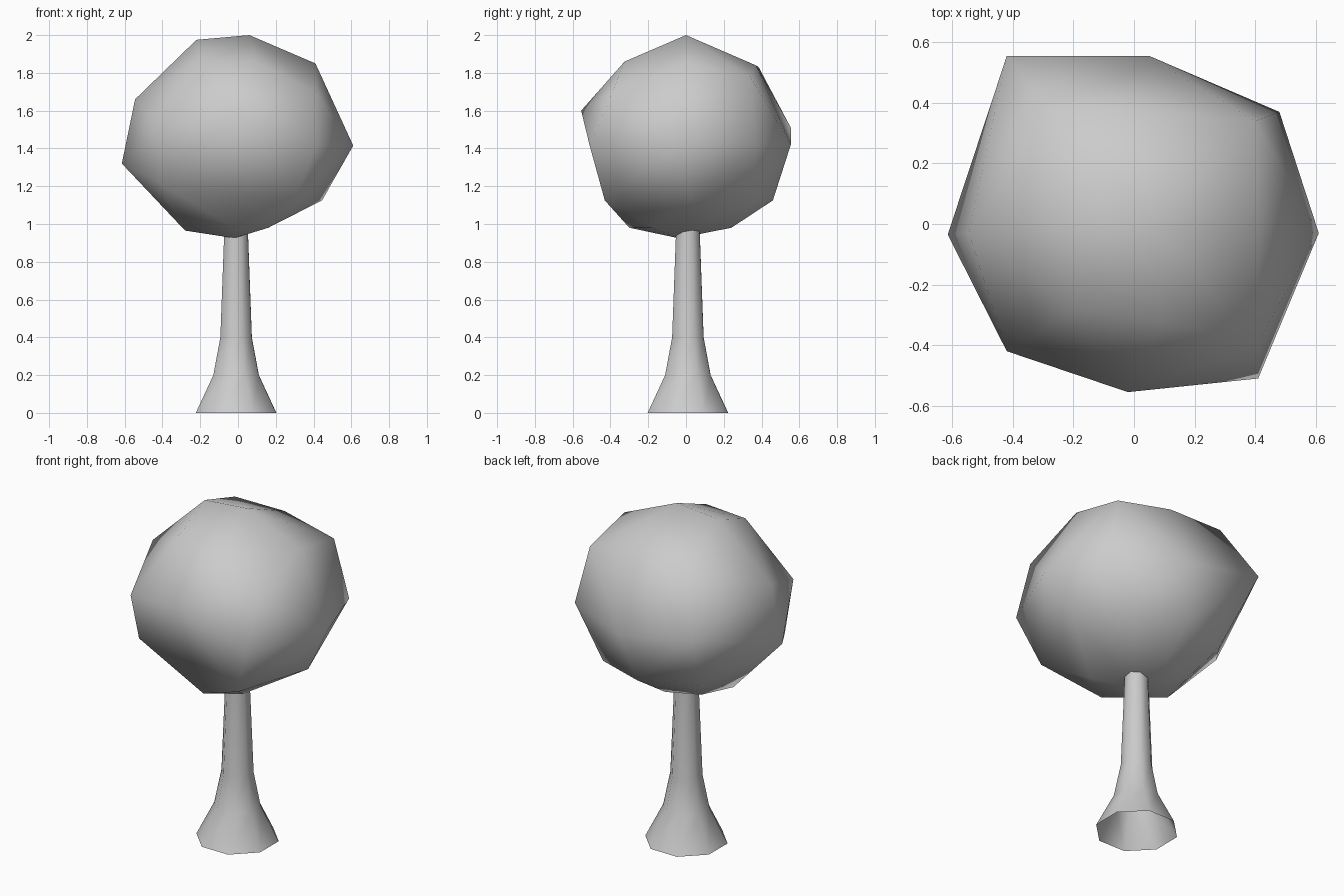
import bpy, bmesh
from math import cos, sin, radians

cube = bpy.data.objects.get("Cube")
if cube:
    bpy.data.objects.remove(cube, do_unlink=True)

grey = bpy.data.materials.new("plain grey")
grey.use_nodes = True
colour = (0.6, 0.6, 0.6, 1)
grey.diffuse_color = colour
grey.node_tree.nodes["Principled BSDF"].inputs["Base Color"].default_value = colour


def finish(bm, name):
    """Turn a bmesh into a smooth shaded object in plain grey."""
    bmesh.ops.recalc_face_normals(bm, faces=bm.faces)
    for face in bm.faces:
        face.smooth = True
    mesh = bpy.data.meshes.new(name)
    bm.to_mesh(mesh)
    bm.free()
    mesh.materials.append(grey)
    obj = bpy.data.objects.new(name, mesh)
    bpy.context.collection.objects.link(obj)
    return obj


def build_trunk(profile, sides, centre, turn):
    """Flared, hollow trunk: rings of (radius, height) bridged together."""
    bm = bmesh.new()
    rings = []
    for radius, height in profile:
        angles = [radians(turn + 360 * i / sides) for i in range(sides)]
        rings.append([bm.verts.new((centre[0] + radius * cos(a),
                                    centre[1] + radius * sin(a), height))
                      for a in angles])
    for low, high in zip(rings, rings[1:]):
        for i in range(sides):
            j = (i + 1) % sides
            bm.faces.new((low[i], low[j], high[j], high[i]))
    return finish(bm, "trunk")


def build_crown(corners):
    """Irregular faceted ball of leaves: the hull around its corners."""
    bm = bmesh.new()
    for corner in corners:
        bm.verts.new(corner)
    hull = bmesh.ops.convex_hull(bm, input=bm.verts)
    loose = {v for v in hull["geom_interior"] + hull["geom_unused"]
             if isinstance(v, bmesh.types.BMVert)}
    bmesh.ops.delete(bm, geom=list(loose), context="VERTS")
    return finish(bm, "leaf_crown")


build_trunk([(0.23, 0), (0.13, 0.2), (0.09, 0.4), (0.068, 0.95), (0.066, 1)],
            sides=8, centre=(-0.01, 0.01), turn=22)

# Crown corners, gathered by level
crown_top = [(0.06, 0, 2), (-0.22, 0, 1.975)]
upper_ring = [(0.41, 0, 1.85), (0.4, 0.34, 1.78), (0.05, 0.37, 1.84),
              (-0.29, 0.385, 1.83), (-0.2, -0.28, 1.87),
              (0.09, -0.325, 1.86), (0.41, -0.39, 1.7)]
middle_ring = [(0.61, -0.03, 1.415), (0.48, 0.37, 1.43), (0.05, 0.555, 1.42),
               (-0.42, 0.555, 1.51), (-0.545, -0.03, 1.66),
               (-0.615, -0.035, 1.32), (-0.42, -0.42, 1.51),
               (-0.02, -0.555, 1.6), (0.41, -0.51, 1.415)]
lower_ring = [(0.445, 0.03, 1.125), (0.3, 0.36, 1.125), (0, 0.46, 1.125),
              (-0.33, 0.33, 1.13), (-0.42, -0.34, 1.22), (0.3, -0.43, 1.125)]
crown_base = [(0.16, -0.18, 0.98), (-0.03, 0.24, 0.98), (-0.2, 0.14, 0.97),
              (-0.28, -0.05, 0.965), (-0.02, -0.3, 0.98), (-0.02, -0.04, 0.925)]
build_crown(crown_top + upper_ring + middle_ring + lower_ring + crown_base)
